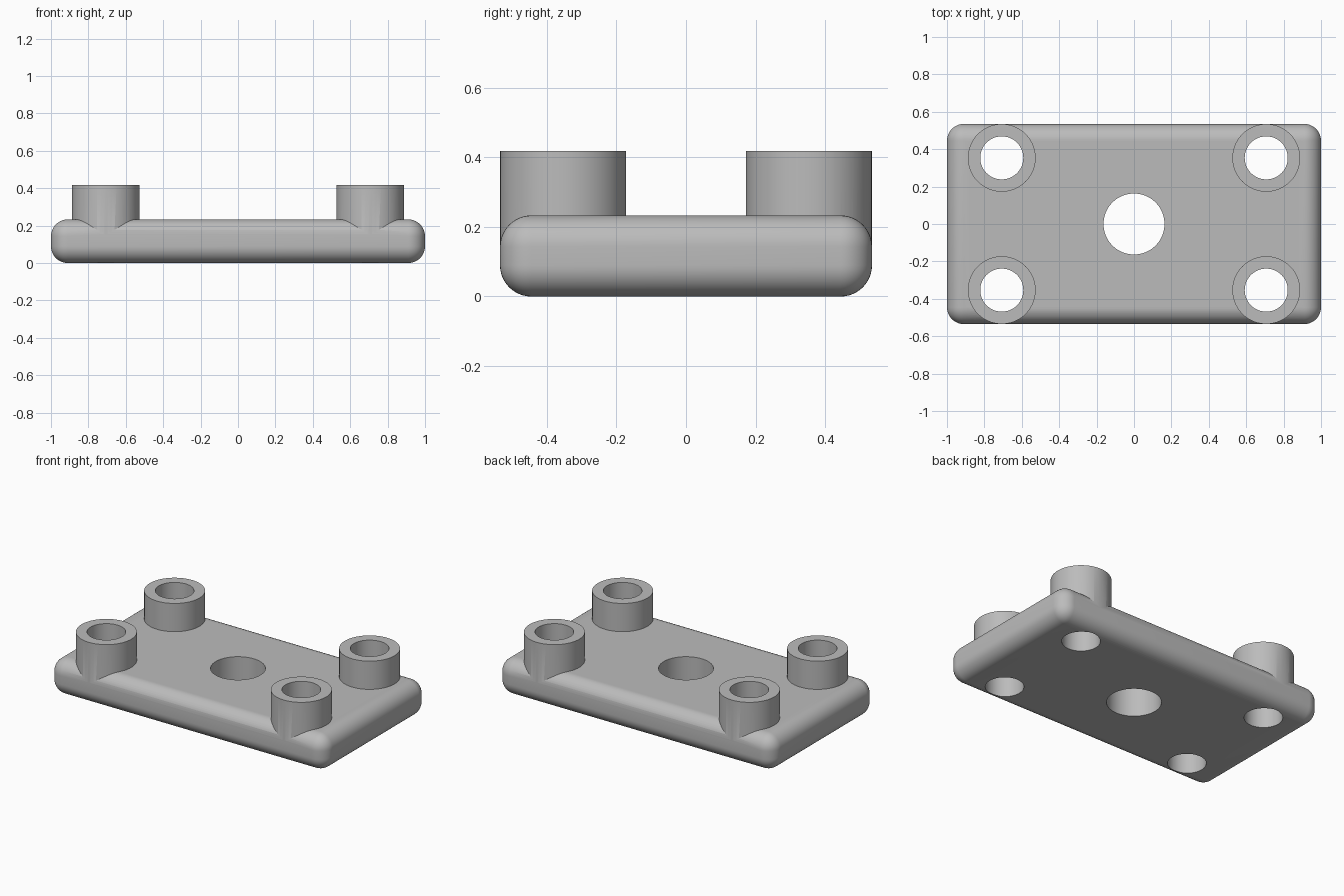
import bpy
import bmesh
import math

default = bpy.data.objects.get("Cube")
if default:
    bpy.data.objects.remove(default, do_unlink=True)

HALF_X, HALF_Y, THICK, ROUND = 1.0, 0.535, 0.233, 0.09
BOSS_X, BOSS_Y, BOSS_R, BOSS_TOP = 0.707, 0.3535, 0.181, 0.418
BORE_R, CENTRE_R = 0.115, 0.163

grey = bpy.data.materials.new("plain grey")
grey.use_nodes = True
colour = (0.5, 0.5, 0.5, 1)
grey.diffuse_color = colour
grey.node_tree.nodes["Principled BSDF"].inputs["Base Color"].default_value = colour


def cylinder(name, x, y, radius, bottom, top):
    bpy.ops.mesh.primitive_cylinder_add(
        vertices=96, radius=radius, depth=top - bottom,
        location=(x, y, (top + bottom) / 2))
    obj = bpy.context.object
    obj.name = name
    obj.data.materials.append(grey)
    return obj


def combine(target, tool, operation):
    mod = target.modifiers.new(tool.name, "BOOLEAN")
    mod.operation = operation
    mod.solver = "EXACT"
    mod.object = tool
    bpy.context.view_layer.objects.active = target
    bpy.ops.object.modifier_apply(modifier=mod.name)
    bpy.data.objects.remove(tool, do_unlink=True)


# Base plate with every edge rounded
mesh = bpy.data.meshes.new("mounting_plate")
bm = bmesh.new()
bmesh.ops.create_cube(bm, size=1)
bmesh.ops.scale(bm, vec=(2 * HALF_X, 2 * HALF_Y, THICK), verts=bm.verts)
bmesh.ops.translate(bm, vec=(0, 0, THICK / 2), verts=bm.verts)
bmesh.ops.bevel(bm, geom=bm.edges[:], offset=ROUND, segments=12,
                profile=0.5, affect="EDGES")
bm.to_mesh(mesh)
bm.free()
mesh.materials.append(grey)
plate = bpy.data.objects.new("mounting_plate", mesh)
bpy.context.collection.objects.link(plate)

# Four corner bosses, joined to the plate and then bored through
corners = [(sx * BOSS_X, sy * BOSS_Y) for sx in (-1, 1) for sy in (-1, 1)]
for x, y in corners:
    combine(plate, cylinder("boss", x, y, BOSS_R, 0.12, BOSS_TOP), "UNION")
for x, y in corners:
    combine(plate, cylinder("bore", x, y, BORE_R, -0.1, 0.6), "DIFFERENCE")

# Large hole through the middle
combine(plate, cylinder("centre_hole", 0, 0, CENTRE_R, -0.1, 0.6), "DIFFERENCE")

# Smooth curved walls, crisp rims
bpy.ops.object.select_all(action="DESELECT")
plate.select_set(True)
bpy.context.view_layer.objects.active = plate
bpy.ops.object.shade_smooth_by_angle(angle=math.radians(25))
